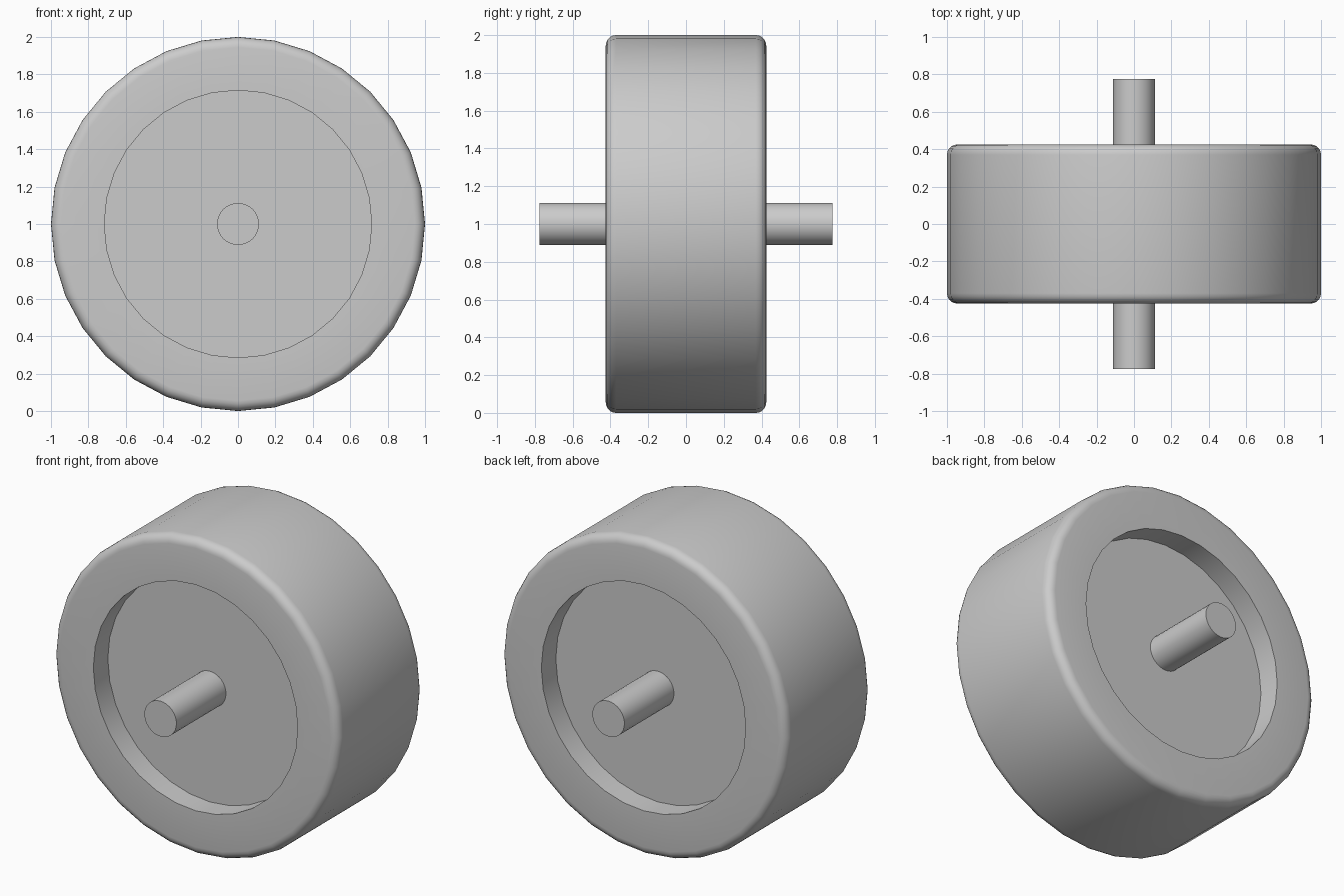
import bpy, math

cube = bpy.data.objects.get("Cube")
if cube:
    bpy.data.objects.remove(cube, do_unlink=True)

SIDES = 32
CENTRE = (0, 0, 1)

grey = bpy.data.materials.new("light grey")
grey.use_nodes = True
colour = (0.6, 0.6, 0.6, 1)
grey.diffuse_color = colour
grey.node_tree.nodes["Principled BSDF"].inputs["Base Color"].default_value = colour


def lathe(name, profile):
    """Spin (radius, y) points around the axle line."""
    verts, faces = [], []
    n = len(profile)
    for i in range(SIDES):
        a = math.tau * i / SIDES
        verts += [(r * math.cos(a), y, r * math.sin(a)) for r, y in profile]
    for i in range(SIDES):
        j = (i + 1) % SIDES
        for k in range(n - 1):
            faces.append((i * n + k, i * n + k + 1, j * n + k + 1, j * n + k))
    # Close both ends with flat discs
    faces.append([i * n for i in reversed(range(SIDES))])
    faces.append([i * n + n - 1 for i in range(SIDES)])
    mesh = bpy.data.meshes.new(name)
    mesh.from_pydata(verts, [], faces)
    mesh.flip_normals()
    mesh.materials.append(grey)
    obj = bpy.data.objects.new(name, mesh)
    obj.location = CENTRE
    bpy.context.collection.objects.link(obj)
    bpy.ops.object.select_all(action="DESELECT")
    obj.select_set(True)
    bpy.context.view_layer.objects.active = obj
    bpy.ops.object.shade_smooth_by_angle(angle=math.radians(30))
    return obj


# Wheel: recessed hub, flat side wall, rounded shoulder, mirrored front to back
HALF, ROUND, STEPS = 0.425, 0.055, 5
shoulder = []
for s in range(STEPS + 1):
    a = math.pi / 2 * s / STEPS
    shoulder.append((1 - ROUND + ROUND * math.sin(a),
                     -HALF + ROUND - ROUND * math.cos(a)))
front = [(0.715, -0.28), (0.715, -HALF)] + shoulder
lathe("wheel", front + [(r, -y) for r, y in reversed(front)])

# Axle through the hub
lathe("axle", [(0.112, -0.775), (0.112, 0.775)])
